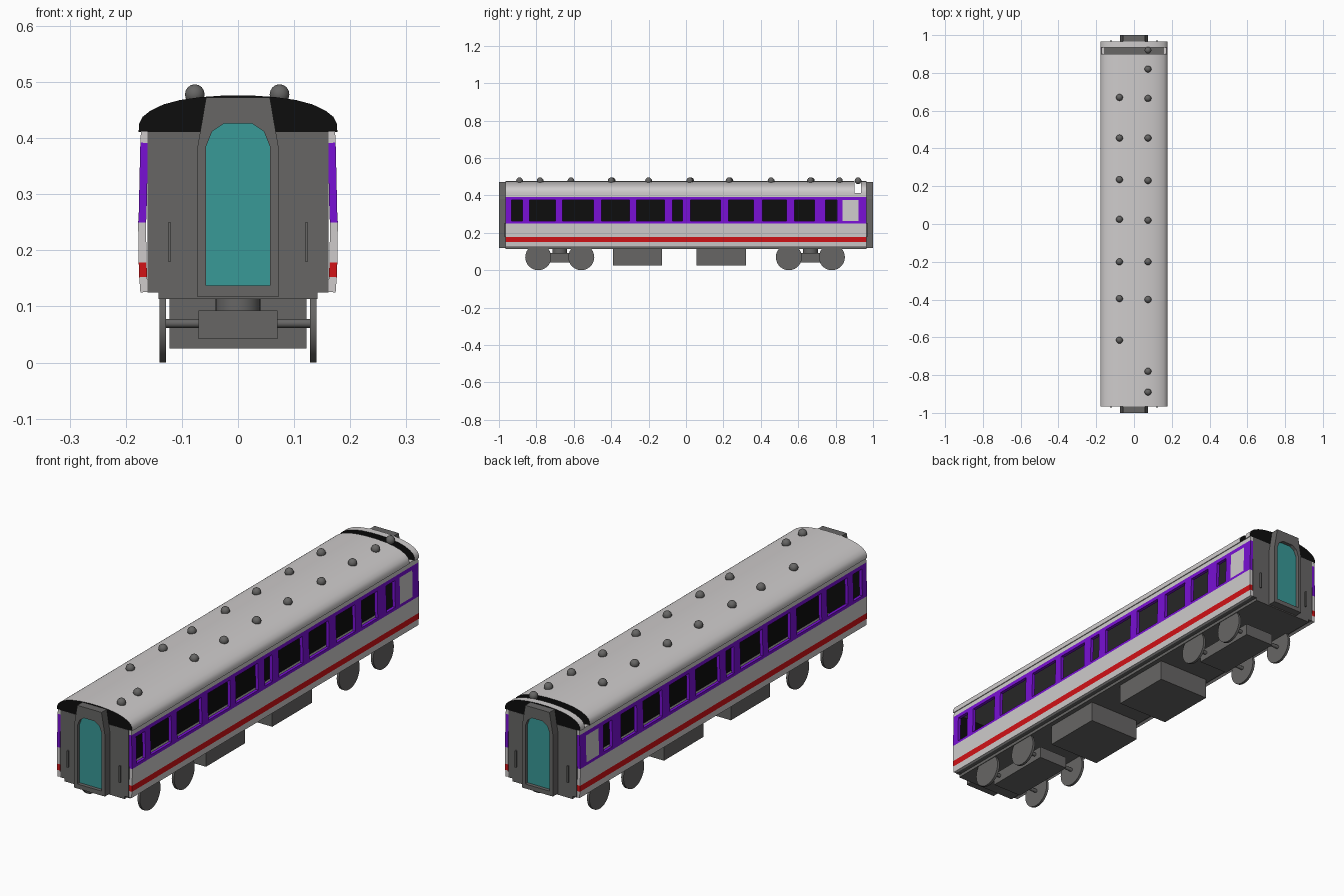
import bpy, bmesh, math
from mathutils import Matrix

if "Cube" in bpy.data.objects:
    bpy.data.objects.remove(bpy.data.objects["Cube"])


def mat(name, rgb):
    m = bpy.data.materials.new(name)
    m.diffuse_color = (*rgb, 1)
    m.use_nodes = True
    m.node_tree.nodes["Principled BSDF"].inputs["Base Color"].default_value = m.diffuse_color
    return m


LIGHT = mat("light_grey", (0.62, 0.60, 0.60))
GREY = mat("dark_grey", (0.135, 0.133, 0.13))
BLACK = mat("black", (0.004, 0.004, 0.004))
PURPLE = mat("purple", (0.19, 0.005, 0.66))
RED = mat("red", (0.65, 0.006, 0.008))
TEAL = mat("teal", (0.04, 0.32, 0.31))


def make(name, bm, *mats, smooth=False):
    me = bpy.data.meshes.new(name)
    bm.to_mesh(me)
    bm.free()
    ob = bpy.data.objects.new(name, me)
    bpy.context.collection.objects.link(ob)
    for m in mats:
        me.materials.append(m)
    if smooth:
        bpy.ops.object.select_all(action='DESELECT')
        ob.select_set(True)
        bpy.context.view_layer.objects.active = ob
        bpy.ops.object.shade_smooth_by_angle(angle=math.radians(35))
    return ob


def box(name, x, y, z, m):
    bm = bmesh.new()
    c = [(a[0] + a[1]) / 2 for a in (x, y, z)]
    s = [a[1] - a[0] for a in (x, y, z)]
    bmesh.ops.create_cube(bm, size=1, matrix=Matrix.Translation(c) @ Matrix.Diagonal((*s, 1)))
    return make(name, bm, m)


def cyl(name, loc, r, depth, m, axis='X', seg=28):
    bm = bmesh.new()
    rot = Matrix.Rotation(math.pi / 2, 4, 'Y') if axis == 'X' else Matrix()
    bmesh.ops.create_cone(bm, cap_ends=True, segments=seg, radius1=r, radius2=r, depth=depth,
                          matrix=Matrix.Translation(loc) @ rot)
    return make(name, bm, m, smooth=True)


def prism(name, pts, y0, y1, *mats, smooth=False):
    """Extrude an x-z outline along y; end caps take the last material."""
    bm = bmesh.new()
    a = [bm.verts.new((x, y0, z)) for x, z in pts]
    b = [bm.verts.new((x, y1, z)) for x, z in pts]
    n = len(pts)
    for i in range(n):
        bm.faces.new((a[i], a[(i + 1) % n], b[(i + 1) % n], b[i]))
    for cap in (a, b):
        bm.faces.new(cap).material_index = len(mats) - 1
    bmesh.ops.recalc_face_normals(bm, faces=bm.faces)
    return make(name, bm, *mats, smooth=smooth)


def mirrored(half):
    return half + [(-x, z) for x, z in reversed(half)]


# Side walls: striped bands with window openings
profile = [(.174, .125), (.176, .152), (.177, .178), (.178, .25),
           (.177, .262), (.1745, .375), (.174, .392), (.173, .412)]
bands = [0, 1, 0, 2, 2, 2, 0]
windows = [(-.934, -.875), (-.838, -.699), (-.661, -.495), (-.452, -.302), (-.265, -.115),
           (-.072, -.019), (.024, .185), (.228, .361), (.41, .538), (.581, .688),
           (.747, .806), (.838, .923)]
ys = [-.965] + [v for w in windows for v in w] + [.965]
bm = bmesh.new()
grid = [[bm.verts.new((x, y, z)) for x, z in profile] for y in ys]
for i in range(len(ys) - 1):
    for j, band in enumerate(bands):
        is_window = j == 4 and i % 2 == 1
        last = i == len(ys) - 2 - 1
        if is_window and not last:
            continue
        f = bm.faces.new((grid[i][j], grid[i + 1][j], grid[i + 1][j + 1], grid[i][j + 1]))
        f.material_index = 0 if is_window else band
walls = make("side_walls", bm, LIGHT, RED, PURPLE)
mir = walls.modifiers.new("mirror", 'MIRROR')
mir.use_axis = (True, False, False)
sol = walls.modifiers.new("thickness", 'SOLIDIFY')
sol.thickness = .014
sol.offset = -1

# Floor, ceiling, chassis and dark interior
box("floor", (-.162, .162), (-.96, .96), (.126, .14), GREY)
box("ceiling", (-.162, .162), (-.96, .96), (.395, .411), GREY)
box("chassis", (-.142, .142), (-.96, .96), (.113, .126), GREY)
box("interior_partition", (-.003, .003), (-.94, .94), (.14, .395), BLACK)

# Roof in two sections, leaving a slot near the back
roof = mirrored([(.177, .411), (.1765, .425), (.170, .438), (.156, .449), (.133, .460),
                 (.103, .468), (.068, .473), (.025, .476)])
prism("main_roof", roof, -.965, .90, LIGHT, BLACK, smooth=True)
prism("rear_roof_strip", roof, .935, .965, LIGHT, BLACK, smooth=True)

# Roof ventilators
vents = [(-.077, y) for y in (.67, .455, .235, .025, -.2, -.395, -.615)]
vents += [(.074, y) for y in (.92, .82, .665, .455, .23, .02, -.2, -.4, -.78, -.89)]
for x, y in vents:
    bm = bmesh.new()
    bmesh.ops.create_uvsphere(bm, u_segments=14, v_segments=8, radius=.018,
                              matrix=Matrix.Translation((x, y, .478)))
    make("roof_vent", bm, GREY, smooth=True)

# Ends: panel, gangway frame, door, handrails
outer = mirrored([(.073, .118), (.073, .38), (.065, .425), (.057, .472)])
inner = mirrored([(.057, .137), (.057, .385), (.046, .412), (.025, .426)])
for s, tag in ((-1, "front"), (1, "back")):
    def span(a, b):
        return tuple(sorted((s * a, s * b)))
    box(tag + "_end_panel", (-.161, .161), span(.95, .966), (.125, .411), GREY)
    box(tag + "_end_sill", (-.142, .142), span(.95, .966), (.113, .125), GREY)
    box(tag + "_end_lining", (-.16, .16), span(.944, .95), (.14, .395), BLACK)
    bm = bmesh.new()
    loops = [[bm.verts.new((x, s * y, z)) for x, z in pts]
             for pts, y in ((outer, .964), (outer, 1.0), (inner, 1.0), (inner, .964))]
    n = len(outer)
    for k in range(4):
        p, q = loops[k], loops[(k + 1) % 4]
        for i in range(n):
            bm.faces.new((p[i], p[(i + 1) % n], q[(i + 1) % n], q[i]))
    bmesh.ops.recalc_face_normals(bm, faces=bm.faces)
    make(tag + "_gangway_frame", bm, GREY)
    prism(tag + "_door", inner, s * .966, s * .985, TEAL)
    # Backing that fills the frame above the roof end
    for x in (-.122, .122):
        box(tag + "_handrail", (x - .003, x + .003), span(.966, .974), (.18, .25), GREY)

# Bogies
for yc in (-.675, .665):
    box("bogie_frame", (-.07, .07), (yc - .15, yc + .15), (.042, .093), GREY)
    cyl("bogie_pivot", (0, yc, .103), .04, .025, GREY, axis='Z')
    for dy in (-.115, .115):
        cyl("axle", (0, yc + dy, .07), .008, .264, GREY, seg=12)
        for x in (-.134, .134):
            cyl("wheel", (x, yc + dy, .0695), .0695, .011, GREY)

# Underfloor equipment boxes
for y0, y1 in ((-.39, -.128), (.056, .322)):
    box("equipment_box", (-.122, .122), (y0, y1), (.025, .114), GREY)
